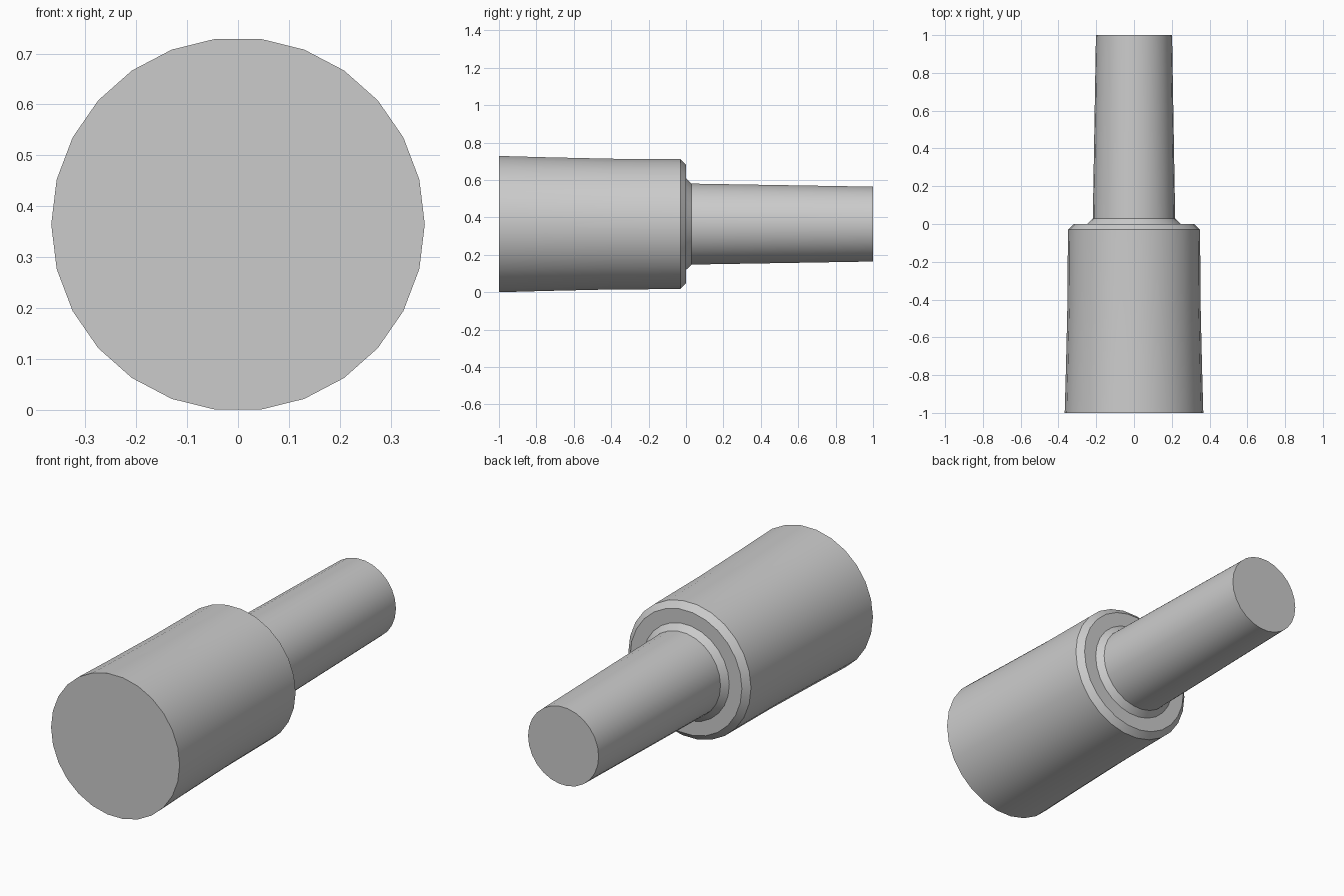
import bpy, bmesh, math

cube = bpy.data.objects.get("Cube")
if cube:
    bpy.data.objects.remove(cube, do_unlink=True)

SIDES = 26
AXIS_Z = 0.3645

# Plain grey metal
metal = bpy.data.materials.new("grey metal")
metal.use_nodes = True
grey = (0.6, 0.6, 0.6, 1.0)
metal.diffuse_color = grey
metal.node_tree.nodes["Principled BSDF"].inputs["Base Color"].default_value = grey

# Profile (y, radius): wide body, chamfered shoulder, tapered shaft
profile = [(-1, 0.367), (-0.75, 0.36), (-0.4, 0.352), (-0.03, 0.35),
           (0, 0.319), (0, 0.247), (0.03, 0.218), (1, 0.2015)]

# Lathe the profile around the y axis, with closed ends
bm = bmesh.new()
rings = []
for y, r in profile:
    angles = [2 * math.pi * i / SIDES for i in range(SIDES)]
    rings.append([bm.verts.new((r * math.cos(a), y, AXIS_Z + r * math.sin(a)))
                  for a in angles])
for a, b in zip(rings, rings[1:]):
    for i in range(SIDES):
        j = (i + 1) % SIDES
        bm.faces.new((a[i], a[j], b[j], b[i]))
bm.faces.new(rings[0])
bm.faces.new(rings[-1])
bmesh.ops.recalc_face_normals(bm, faces=bm.faces[:])

mesh = bpy.data.meshes.new("stepped_shaft")
bm.to_mesh(mesh)
bm.free()
mesh.materials.append(metal)
shaft = bpy.data.objects.new("stepped_shaft", mesh)
bpy.context.collection.objects.link(shaft)

# Smooth sides, crisp chamfers and ends
bpy.ops.object.select_all(action="DESELECT")
shaft.select_set(True)
bpy.context.view_layer.objects.active = shaft
bpy.ops.object.shade_smooth_by_angle(angle=math.radians(30))
